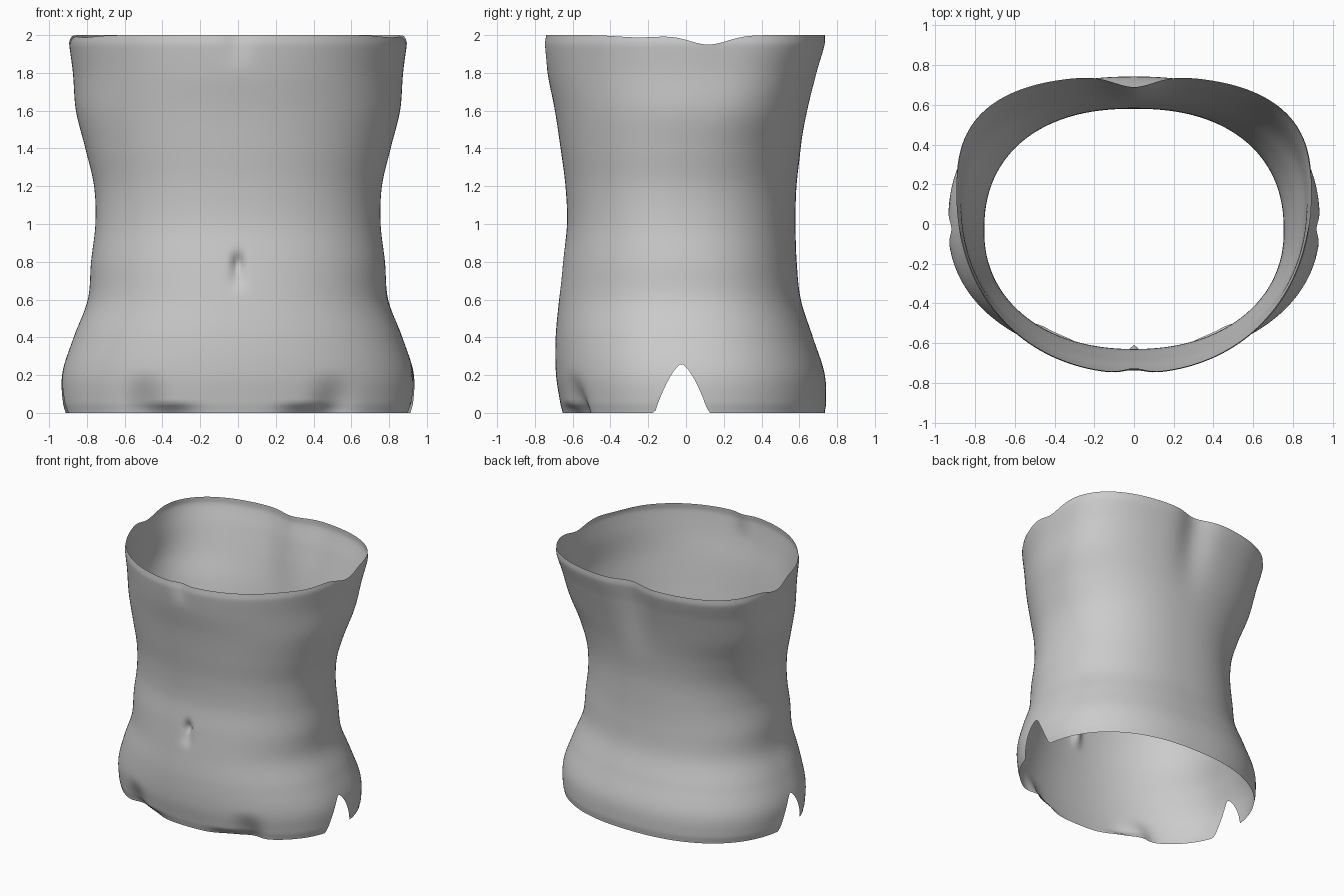
import bpy, bmesh, math

if "Cube" in bpy.data.objects:
    bpy.data.objects.remove(bpy.data.objects["Cube"])

# Body profile: height, half width, front depth, back depth, y of widest point, back squareness
PROFILE = [
    (0.00, .930, .660, .742, -.01, 2.3),
    (0.20, .932, .688, .735, -.01, 2.3),
    (0.40, .870, .690, .672, -.02, 2.3),
    (0.60, .795, .672, .608, -.03, 2.3),
    (0.80, .778, .652, .586, -.04, 2.3),
    (1.00, .755, .630, .580, -.04, 2.3),
    (1.20, .762, .638, .585, -.02, 2.3),
    (1.40, .808, .664, .610, .02, 2.35),
    (1.60, .858, .694, .650, .08, 2.5),
    (1.80, .874, .733, .700, .13, 2.65),
    (2.00, .898, .757, .752, .16, 2.8),
]
COLS, ROWS = 240, 110


def section(z):
    """Smooth interpolation of the evenly spaced profile."""
    p = max(0.0, min(z / 0.2, len(PROFILE) - 1.0001))
    i = int(p)
    t = p - i
    a, b, c, d = (PROFILE[max(0, min(k, len(PROFILE) - 1))] for k in range(i - 1, i + 3))
    return [0.5 * (2 * q + (r - o) * t + (2 * o - 5 * q + 4 * r - s) * t * t
                   + (3 * q - o - 3 * r + s) * t ** 3) for o, q, r, s in zip(a, b, c, d)][1:]


def bump(v, centre, width):
    return math.exp(-((v - centre) / width) ** 2)


def ramp(z, start, end):
    t = max(0.0, min((z - start) / (end - start), 1.0))
    return t * t * (3 - 2 * t)


def skin_point(angle, z):
    width, front, back, cy, back_n = section(z)
    c, s = math.cos(angle), math.sin(angle)
    n = back_n if s > 0 else 2.15
    r = (abs(c) ** n + abs(s) ** n) ** (-1 / n)
    x = width * c * r
    y = cy + (back - cy if s > 0 else front + cy) * s * r
    ax = abs(x)
    if s > 0:
        # spine groove, fading below the ribs
        y -= 0.055 * bump(x, 0, .14) * ramp(z, 1.3, 2.0)
    else:
        # breastbone groove, navel, groin creases and tucked lower edge
        y += 0.022 * bump(x, 0, .07) * ramp(z, 1.8, 2.0)
        y += 0.045 * bump(x, 0, .028) * bump(z, .79, .05)
        y += 0.018 * bump(x, 0, .04) * bump(z, .71, .05)
        y += 0.055 * bump(ax, .50, .09) * ramp(z, .24, 0)
        y += 0.045 * bump(ax, .36, .12) * ramp(z, .06, 0)
    # rims curl slightly inwards
    k = 1 - 0.012 * ramp(z, 1.95, 2.0) - 0.010 * ramp(z, .05, 0)
    return x * k, y * k


def bottom_edge(angle):
    """Rounded notch over each hip."""
    y = skin_point(angle, 0.1)[1]
    u = abs(y + .02) / (.15 if y < -.02 else .14)
    return 0.26 * (1 - u ** 1.5) if u < 1 else 0.0


def top_edge(angle):
    """Dip under each arm."""
    x, y = skin_point(angle, 2.0)
    return 2.0 - 0.05 * bump(y, .12, .14) - 0.012 * bump(y, -.25, .15)


# Torso shell: one open sheet of skin
bm = bmesh.new()
grid = []
for i in range(COLS):
    a = 2 * math.pi * i / COLS
    z0, z1 = bottom_edge(a), top_edge(a)
    column = []
    for j in range(ROWS + 1):
        z = z0 + (z1 - z0) * j / ROWS
        x, y = skin_point(a, z)
        column.append(bm.verts.new((x, y, z)))
    grid.append(column)
for i in range(COLS):
    left, right = grid[i], grid[(i + 1) % COLS]
    for j in range(ROWS):
        f = bm.faces.new((left[j], right[j], right[j + 1], left[j + 1]))
        f.smooth = True

mesh = bpy.data.meshes.new("torso_shell")
bm.to_mesh(mesh)
bm.free()
torso = bpy.data.objects.new("torso_shell", mesh)
bpy.context.collection.objects.link(torso)

grey = bpy.data.materials.new("plain grey")
grey.diffuse_color = (0.6, 0.6, 0.6, 1)
grey.use_nodes = True
grey.node_tree.nodes["Principled BSDF"].inputs["Base Color"].default_value = grey.diffuse_color
mesh.materials.append(grey)
